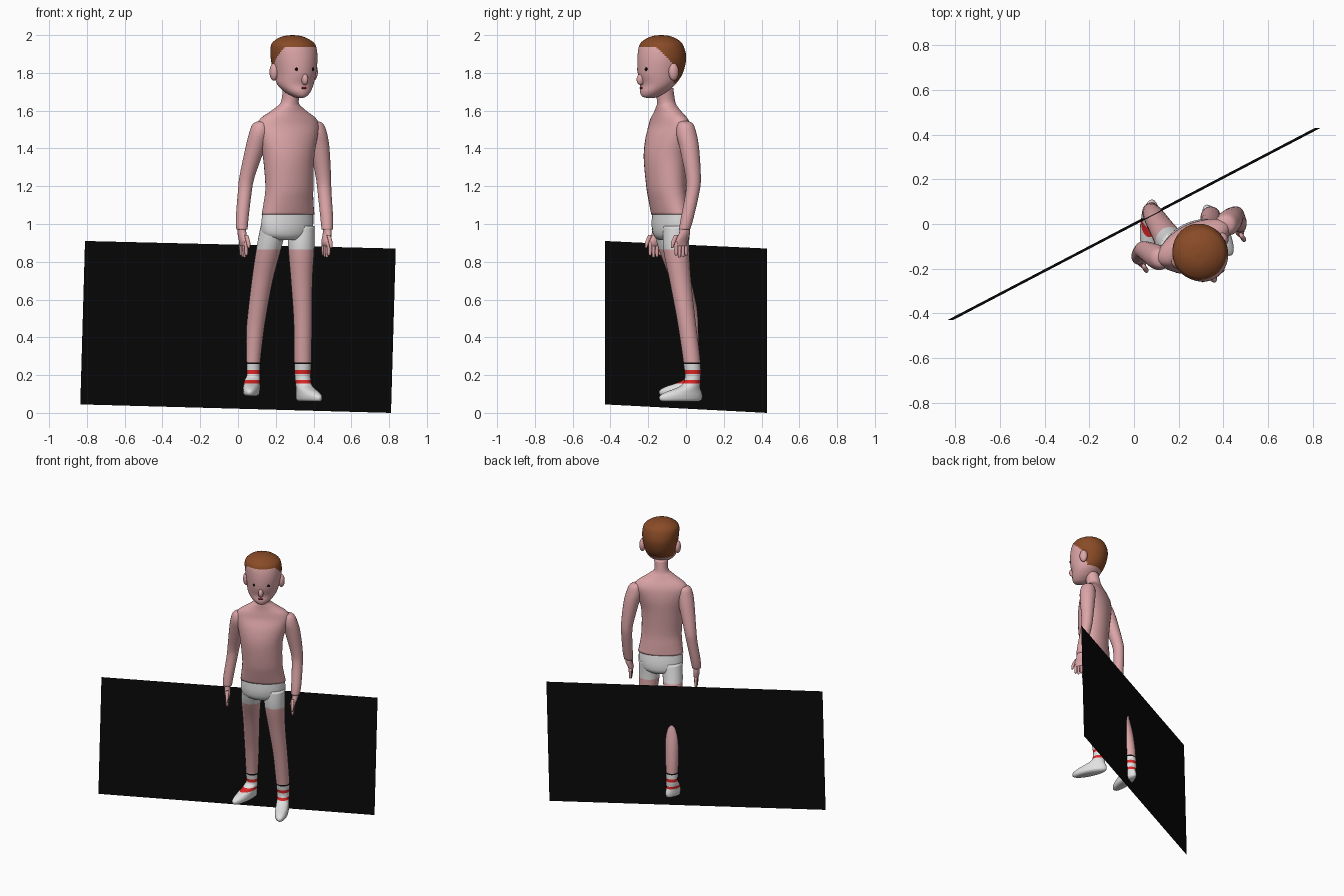
import bpy, bmesh, math
from mathutils import Vector, Matrix

TURN = math.radians(27.4)          # the figure stands square to the panel


def material(name, r, g, b):
    m = bpy.data.materials.new(name)
    m.diffuse_color = (r, g, b, 1)
    return m


SKIN = material("skin pink", 0.72, 0.38, 0.39)
WHITE = material("cloth white", 0.75, 0.75, 0.75)
RED = material("stripe red", 0.72, 0.02, 0.02)
BLACK = material("black", 0.003, 0.003, 0.003)
HAIR = material("hair brown", 0.25, 0.07, 0.02)
LIPS = material("lip red", 0.2, 0.01, 0.015)


def axes(turn):
    side = Vector((math.cos(turn), math.sin(turn), 0))
    front = Vector((math.sin(turn), -math.cos(turn), 0))
    return side, front


SIDE, FRONT = axes(TURN)


def finish(name, bm, mats, rule=None):
    bmesh.ops.recalc_face_normals(bm, faces=bm.faces)
    for f in bm.faces:
        f.smooth = True
        if rule:
            f.material_index = rule(f.calc_center_median())
    me = bpy.data.meshes.new(name)
    bm.to_mesh(me)
    bm.free()
    for m in mats:
        me.materials.append(m)
    ob = bpy.data.objects.new(name, me)
    bpy.context.collection.objects.link(ob)
    return ob


def spline(rings, steps):
    """Catmull-Rom interpolation through the rings."""
    r = [Vector(v) for v in rings]
    r = [r[0]] + r + [r[-1]]
    out = []
    for i in range(1, len(r) - 2):
        p0, p1, p2, p3 = r[i - 1:i + 3]
        for k in range(steps):
            t = k / steps
            out.append(0.5 * (2 * p1 + (p2 - p0) * t + (2 * p0 - 5 * p1 + 4 * p2 - p3) * t * t
                              + (3 * p1 - p0 - 3 * p2 + p3) * t ** 3))
    return out + [r[-1]]


def loft(name, rings, mats, turn=TURN, steps=4, n=28, cuts=(), rule=None):
    """Skin of level ellipses; each ring is x, y, z, half width, half depth."""
    bm = bmesh.new()
    side, front = axes(turn)
    loops = []
    for x, y, z, w, d in spline(rings, steps):
        w, d = max(w, 0.002), max(d, 0.002)
        loops.append([bm.verts.new(Vector((x, y, z)) + side * w * math.cos(a) - front * d * math.sin(a))
                      for a in (2 * math.pi * k / n for k in range(n))])
    for lo, hi in zip(loops, loops[1:]):
        for k in range(n):
            bm.faces.new((lo[k], lo[(k + 1) % n], hi[(k + 1) % n], hi[k]))
    bm.faces.new(loops[0][::-1])
    bm.faces.new(loops[-1])
    for z in cuts:
        bmesh.ops.bisect_plane(bm, geom=bm.verts[:] + bm.edges[:] + bm.faces[:],
                               plane_co=(0, 0, z), plane_no=(0, 0, 1))
    return finish(name, bm, mats, rule)


def blob(name, centre, size, mat):
    bm = bmesh.new()
    bmesh.ops.create_uvsphere(bm, u_segments=20, v_segments=14, radius=1)
    bm.transform(Matrix.Translation(centre) @ Matrix.Rotation(TURN, 4, 'Z') @ Matrix.Diagonal((*size, 1)))
    return finish(name, bm, [mat])


# Black panel behind the figure
bm = bmesh.new()
bm.faces.new([bm.verts.new(p) for p in ((-0.835, -0.43, 0.045), (0.81, 0.43, 0.0),
                                        (0.835, 0.43, 0.87), (-0.81, -0.43, 0.91))])
finish("panel", bm, [BLACK])

# Torso with neck
loft("torso", [
    (0.265, -0.085, 1.05, 0.152, 0.080), (0.268, -0.096, 1.12, 0.141, 0.088),
    (0.272, -0.106, 1.20, 0.135, 0.095), (0.268, -0.110, 1.35, 0.143, 0.105),
    (0.266, -0.099, 1.45, 0.165, 0.100), (0.265, -0.088, 1.52, 0.180, 0.083),
    (0.266, -0.090, 1.56, 0.160, 0.072), (0.268, -0.095, 1.59, 0.115, 0.062),
    (0.270, -0.100, 1.615, 0.078, 0.055), (0.274, -0.105, 1.645, 0.047, 0.049),
    (0.285, -0.115, 1.72, 0.046, 0.048)], [SKIN])

# Shorts, upper part (the legs carry the rest)
loft("shorts", [
    (0.255, -0.075, 0.915, 0.09, 0.06), (0.256, -0.077, 0.94, 0.135, 0.08),
    (0.260, -0.080, 0.99, 0.149, 0.085), (0.264, -0.084, 1.06, 0.146, 0.077)], [WHITE])

# Legs with shorts hems, socks and feet in one skin
FOOT = [(0.0, 0.075, 0.030, 0.108), (0.010, 0.073, 0.041, 0.124), (0.030, 0.070, 0.044, 0.125),
        (0.050, 0.055, 0.043, 0.105), (0.068, 0.032, 0.042, 0.074), (0.090, 0.010, 0.041, 0.050)]


def leg(name, rings, floor, turn):
    ax, ay = rings[-1][:2]
    front = axes(turn)[1]
    path = []
    for dz, go, w, d in FOOT:
        path.append((ax + front.x * go, ay + front.y * go, floor + dz, w, d))
    path += [(x, y, z, r, r) for x, y, z, r in reversed(rings)]

    def paint(c):
        if c.z > 0.865:
            return 1
        if c.z > 0.268:
            return 0
        if c.z > 0.258:
            return 3
        return 2 if 0.205 < c.z < 0.227 or 0.155 < c.z < 0.173 else 1
    loft(name, path, [SKIN, WHITE, RED, BLACK], turn, 5,
         cuts=(0.155, 0.173, 0.205, 0.227, 0.258, 0.268, 0.865), rule=paint)


leg("left_leg", [(0.335, -0.050, 0.99, 0.070), (0.335, -0.052, 0.87, 0.069), (0.337, -0.030, 0.70, 0.057),
                 (0.343, 0.000, 0.50, 0.049), (0.343, 0.020, 0.36, 0.047), (0.343, 0.032, 0.26, 0.045),
                 (0.343, 0.036, 0.19, 0.042)], 0.06, TURN)
leg("right_leg", [(0.190, -0.105, 0.99, 0.070), (0.163, -0.080, 0.87, 0.066), (0.128, -0.028, 0.70, 0.056),
                  (0.098, 0.020, 0.50, 0.049), (0.084, 0.042, 0.36, 0.044), (0.078, 0.052, 0.26, 0.040),
                  (0.077, 0.055, 0.20, 0.040)], 0.09, math.radians(-5))


# Arms with hands, fingers and thumb
def arm(label, rings, palm):
    loft(label + "_arm", [(x, y, z, r, r) for x, y, z, r in rings], [SKIN], n=20)
    wx, wy, wz, wr = rings[-1]
    px, py, pz = palm
    loft(label + "_palm", [(wx, wy, wz + 0.02, 0.022, 0.026), (wx, wy, wz - 0.02, 0.021, 0.031),
                           (px, py, pz + 0.02, 0.019, 0.039), (px, py, pz - 0.005, 0.012, 0.036)], [SKIN], n=16)
    for i, length in enumerate((0.05, 0.058, 0.06, 0.05)):
        off = FRONT * (i * 0.02 - 0.03)
        x, y = px + off.x, py + off.y
        loft(label + "_finger", [(x, y, pz + 0.02, 0.011, 0.010), (x, y, pz - length * 0.5, 0.010, 0.009),
                                 (x, y, pz - length, 0.008, 0.008), (x, y, pz - length - 0.006, 0.003, 0.003)],
             [SKIN], n=10, steps=2)
    t = Vector(palm) + FRONT * 0.028
    loft(label + "_thumb", [(t.x, t.y, pz + 0.055, 0.009, 0.012),
                            (t.x + 0.011, t.y - 0.018, pz + 0.015, 0.011, 0.011),
                            (t.x + 0.014, t.y - 0.024, pz - 0.015, 0.007, 0.006)], [SKIN], n=10, steps=3)


arm("left", [(0.400, -0.010, 1.545, 0.020), (0.410, -0.004, 1.53, 0.042), (0.418, 0.002, 1.48, 0.054),
             (0.433, 0.018, 1.40, 0.052), (0.452, 0.038, 1.25, 0.041), (0.458, 0.035, 1.17, 0.037),
             (0.470, 0.006, 1.03, 0.034), (0.472, -0.008, 0.97, 0.030)], (0.466, -0.025, 0.888))
arm("right", [(0.132, -0.150, 1.545, 0.020), (0.120, -0.153, 1.53, 0.042), (0.112, -0.152, 1.48, 0.054),
              (0.090, -0.140, 1.40, 0.052), (0.048, -0.118, 1.25, 0.041), (0.036, -0.120, 1.17, 0.037),
              (0.022, -0.142, 1.03, 0.034), (0.021, -0.152, 0.97, 0.030)], (0.030, -0.163, 0.888))

# Head, hair coloured by a hairline rule
HEAD = Vector((0.300, -0.130, 0))


def hairline(c):
    b = (c - HEAD).dot(FRONT)
    if b > 0.075:
        limit = 1.935
    elif b > 0.0:
        limit = 1.85 + 0.085 * b / 0.075
    elif b > -0.03:
        limit = 1.85 + 0.1 * b / 0.03
    else:
        limit = 1.745
    return int(c.z > limit)


loft("head", [
    (0.327, -0.188, 1.667, 0.012, 0.020), (0.325, -0.188, 1.675, 0.035, 0.045),
    (0.315, -0.172, 1.70, 0.068, 0.073), (0.304, -0.150, 1.74, 0.097, 0.094),
    (0.301, -0.136, 1.80, 0.110, 0.122), (0.297, -0.128, 1.88, 0.122, 0.131),
    (0.293, -0.131, 1.945, 0.119, 0.116), (0.290, -0.131, 1.975, 0.092, 0.090),
    (0.288, -0.131, 1.994, 0.050, 0.050), (0.288, -0.131, 2.0, 0.006, 0.006)],
    [SKIN, HAIR], steps=7, n=72, rule=hairline)


def on_head(a, b, z):
    return HEAD + SIDE * a + FRONT * b + Vector((0, 0, z))


# Ears, eyes, nose and mouth
for s, label in ((1, "left"), (-1, "right")):
    blob(label + "_ear", on_head(s * 0.118, -0.012, 1.805), (0.022, 0.028, 0.046), SKIN)
    blob(label + "_eye", on_head(s * 0.045, 0.115, 1.82), (0.012, 0.006, 0.010), BLACK)
blob("nose", (0.353, -0.239, 1.765), (0.017, 0.024, 0.030), SKIN)
blob("mouth", (0.349, -0.238, 1.72), (0.016, 0.005, 0.006), LIPS)
